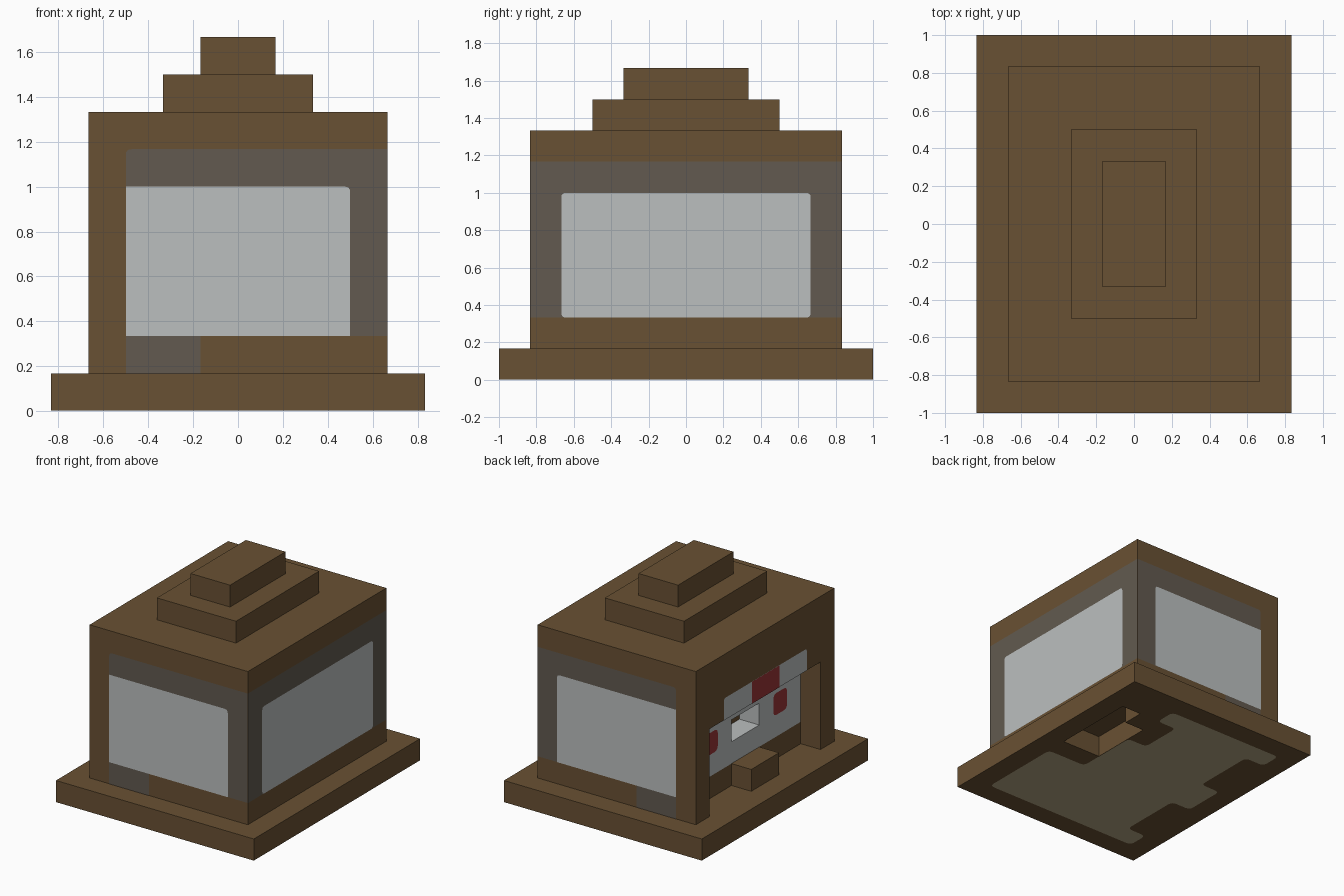
import bpy, bmesh
from mathutils import Vector

U = 1 / 6          # the model sits on a grid of sixths
LIFT = 0.002       # gap between a painted plate and the wall behind it

cube = bpy.data.objects.get("Cube")
if cube:
    bpy.data.objects.remove(cube, do_unlink=True)


def material(name, rgb):
    m = bpy.data.materials.new(name)
    m.use_nodes = True
    m.diffuse_color = (*rgb, 1)
    m.node_tree.nodes["Principled BSDF"].inputs["Base Color"].default_value = (*rgb, 1)
    return m


wood = material("brown_wood", (0.141, 0.082, 0.033))
trim = material("dark_grey", (0.122, 0.102, 0.080))
pale = material("pale_grey", (0.497, 0.521, 0.521))
red = material("deep_red", (0.32, 0.034, 0.036))
beige = material("beige", (0.45, 0.385, 0.226))


def finish(name, bm, *mats):
    mesh = bpy.data.meshes.new(name)
    bm.to_mesh(mesh)
    bm.free()
    obj = bpy.data.objects.new(name, mesh)
    for m in mats:
        mesh.materials.append(m)
    bpy.context.collection.objects.link(obj)
    return obj


def box(name, lo, hi, *mats):
    """Box between two corners given in grid units."""
    bm = bmesh.new()
    bmesh.ops.create_cube(bm, size=1)
    lo, hi = Vector(lo) * U, Vector(hi) * U
    for v in bm.verts:
        v.co = (lo + hi) / 2 + v.co * (hi - lo)
    return finish(name, bm, *mats)


def carve(obj, lo, hi):
    """Cut a box out of an object and throw the cutter away."""
    cutter = box("cutter", lo, hi)
    mod = obj.modifiers.new("cut", "BOOLEAN")
    mod.operation, mod.solver, mod.object = "DIFFERENCE", "EXACT", cutter
    bpy.context.view_layer.objects.active = obj
    bpy.ops.object.modifier_apply(modifier=mod.name)
    bpy.data.objects.remove(cutter, do_unlink=True)


# Each side: outward normal and how plate coordinates land on it
SIDES = {
    "front": ((0, -1, 0), lambda u, v: (u, -5, v)),
    "back": ((0, 1, 0), lambda u, v: (u, 5, v)),
    "left": ((1, 0, 0), lambda u, v: (4, u, v)),
    "right": ((-1, 0, 0), lambda u, v: (-4, u, v)),
    "recess": ((-1, 0, 0), lambda u, v: (-3, u, v)),
    "under": ((0, 0, -1), lambda u, v: (u, v, 0)),
}


def plate(name, mat, side, pts, layer=1, rounded=(), r=0.15):
    """Flat painted shape on a side; listed corners are rounded."""
    normal, place = SIDES[side]
    normal = Vector(normal)
    pts = [Vector(p) for p in pts]
    outline = []
    for i, p in enumerate(pts):
        if i not in rounded:
            outline.append(p)
            continue
        a = (pts[i - 1] - p).normalized() * r
        b = (pts[(i + 1) % len(pts)] - p).normalized() * r
        for k in range(5):
            t = k / 4
            outline.append(p + a * (1 - t) ** 2 + b * t ** 2)
    bm = bmesh.new()
    face = bm.faces.new([bm.verts.new(Vector(place(*p)) * U + normal * LIFT * layer)
                         for p in outline])
    face.normal_update()
    if face.normal.dot(normal) < 0:
        face.normal_flip()
    return finish(name, bm, mat)


def rect(u0, u1, v0, v1):
    return [(u0, v0), (u1, v0), (u1, v1), (u0, v1)]


# Base slab with the stepped opening underneath
base = box("base", (-5, -6, LIFT / U), (5, 6, 1), wood)
carve(base, (2, 0, -1), (4, 3, 2))
carve(base, (3, 2.9, -1), (4, 4, 2))

# Body with the open recess and the slot in its back wall
body = box("body", (-4, -5, 1), (4, 5, 8), wood, pale)
carve(body, (-5, -4, 0), (-3, 4, 5))
carve(body, (-3.5, -1, 3), (-2, 1, 4))

# Pale paint on the upper recess wall and inside the slot
bm = bmesh.new()
bm.from_mesh(body.data)


def on_recess_wall(f):
    return abs(f.normal.x) > 0.9 and abs(f.calc_center_median().x + 3 * U) < 0.01


wall = [f for f in bm.faces if on_recess_wall(f)]
geom = set(wall) | {e for f in wall for e in f.edges} | {v for f in wall for v in f.verts}
bmesh.ops.bisect_plane(bm, geom=list(geom), plane_co=(0, 0, 2 * U), plane_no=(0, 0, 1))
bm.normal_update()
for f in bm.faces:
    c = f.calc_center_bounds() / U
    in_slot = abs(c.x + 2.5) < 0.1 and abs(c.y) < 1.1 and 2.9 < c.z < 4.1
    f.material_index = int(in_slot or (on_recess_wall(f) and c.z > 2))
bm.to_mesh(body.data)
bm.free()

# Step in the recess and the stacked roof
box("recess_step", (-4, -1, 1), (-3, 1, 2), wood)
box("roof_lower", (-2, -3, 8), (2, 3, 9), wood)
box("roof_upper", (-1, -2, 9), (1, 2, 10), wood)

# Windows with grey surrounds on the front and back
for side in ("front", "back"):
    plate(side + "_surround", trim, side, rect(-3, 4, 2, 7), rounded=(3,))
    plate(side + "_window", pale, side, rect(-3, 3, 2, 6), 2, rounded=(2,))
    plate(side + "_lower_patch", trim, side, rect(-3, -1, 1, 2))

# Wide window on the left side
plate("left_surround", trim, "left", rect(-5, 5, 2, 7))
plate("left_window", pale, "left", rect(-4, 4, 2, 6), 2, rounded=range(4))

# Markings on the right side
plate("right_band", pale, "right", rect(-3, 3, 5, 6), rounded=(2, 3))
plate("right_red_block", red, "right", rect(-1, 1, 5, 6), 2)
for name, y in (("front", -3), ("back", 2)):
    plate(name + "_red_spot", red, "recess", rect(y, y + 1, 3, 4), rounded=range(4), r=0.25)

# Stepped patch on the underside
steps = [(4, -5), (4, -1), (2, -1), (2, 2), (1, 2), (1, 4), (2, 4), (2, 5), (-4, 5),
         (-4, 4), (-3, 4), (-3, 1), (-4, 1), (-4, -1), (-3, -1), (-3, -4), (-4, -4), (-4, -5)]
patch = plate("underside_patch", beige, "under", steps, 0, rounded=range(len(steps)), r=0.25)
